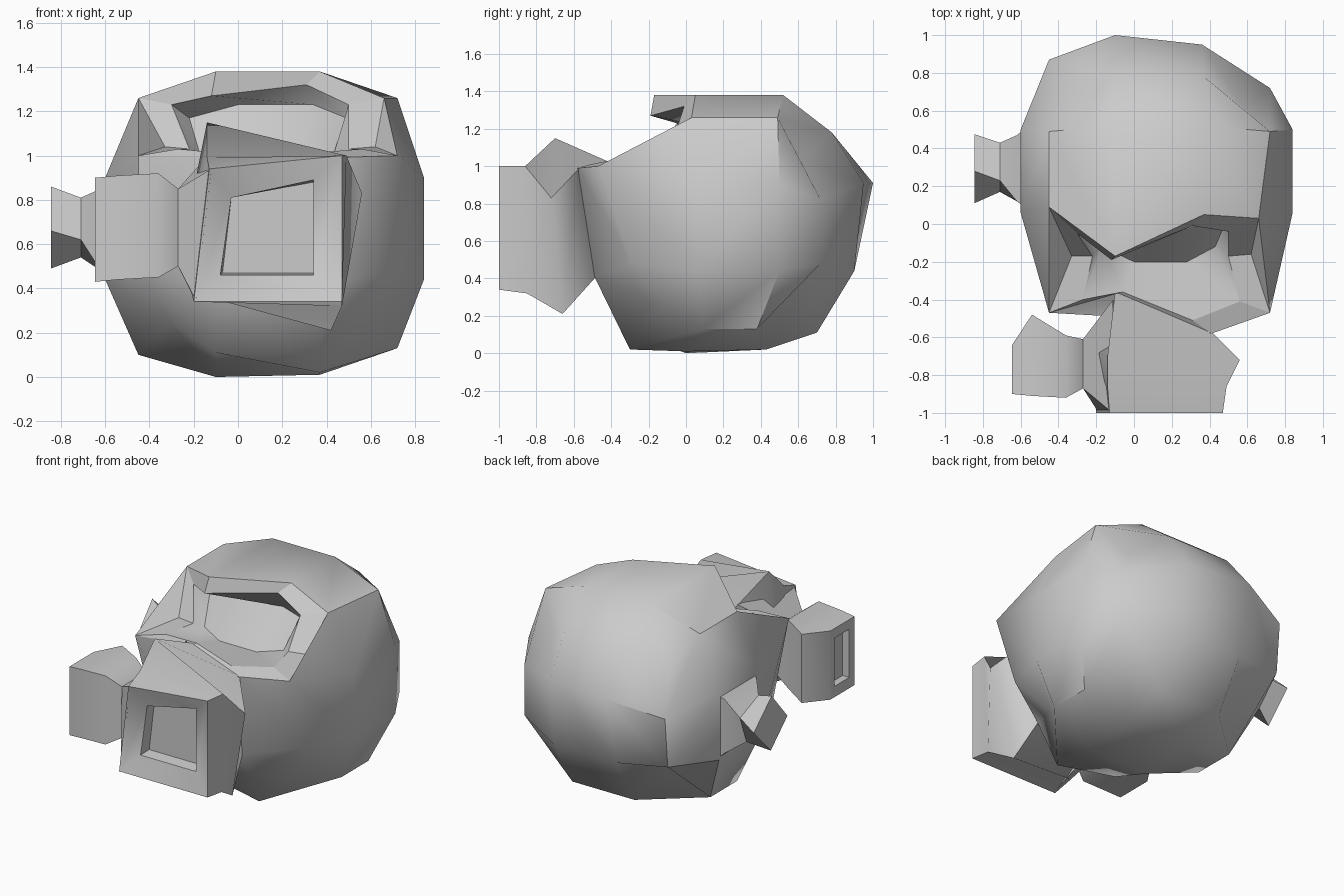
import bpy, bmesh

if "Cube" in bpy.data.objects:
    bpy.data.objects.remove(bpy.data.objects["Cube"])


def finish(bm, name, angle=0.8):
    bmesh.ops.recalc_face_normals(bm, faces=bm.faces)
    mesh = bpy.data.meshes.new(name)
    bm.to_mesh(mesh)
    bm.free()
    ob = bpy.data.objects.new(name, mesh)
    bpy.context.collection.objects.link(ob)
    bpy.ops.object.select_all(action='DESELECT')
    ob.select_set(True)
    bpy.context.view_layer.objects.active = ob
    bpy.ops.object.shade_smooth_by_angle(angle=angle)
    return ob


def loft(name, rings):
    """Closed skin through rings of equal length; both ends are capped."""
    bm = bmesh.new()
    rs = [[bm.verts.new(p) for p in r] for r in rings]
    n = len(rs[0])
    for a, b in zip(rs, rs[1:]):
        for i in range(n):
            j = (i + 1) % n
            bm.faces.new((a[i], a[j], b[j], b[i]))
    bm.faces.new(rs[0])
    bm.faces.new(rs[-1])
    return finish(bm, name)


def box_ring(x, y0, y1, z0, z1):
    return [(x, y0, z1), (x, y1, z1), (x, y1, z0), (x, y0, z0)]


# Helmet: side profiles (y, z) from bottom front, under, up the back, over the top
MID = [(-.30, .02), (0, .01), (.43, .02), (.70, .11), (.90, .44), (.98, .91),
       (.78, 1.18), (.52, 1.38), (.05, 1.38), (-.58, .99), (-.49, .41)]
EDGE = [(-.12, .25), (.09, .13), (.38, .13), (.56, .32), (.72, .48), (.72, .82),
        (.62, 1.04), (.49, 1.26), (.03, 1.26), (-.47, 1.0), (-.29, .48)]
CORNERS = (0, 3, 6)
CX = .135
# Single points that break the symmetry: (column x, profile index) -> (x, y)
MOVED = {(-.45, 4): (-.45, .84), (-.45, 5): (-.45, .87), (-.45, 8): (-.45, .09),
         (.72, 8): (.66, .03), (-.10, 5): (-.10, 1.0), (-.10, 8): (-.10, -.17),
         (-.10, 9): (-.10, -.37), (.37, 5): (.36, .95), (.37, 9): (.41, -.58)}

bm = bmesh.new()
cols = []
for x in (-.45, -.10, .37, .72):
    edge = x in (-.45, .72)
    col = []
    for i, (y, z) in enumerate(EDGE if edge else MID):
        px = CX + (x - CX) * .76 if edge and i in CORNERS else x
        px, y = MOVED.get((x, i), (px, y))
        col.append(bm.verts.new((px, y, z)))
    cols.append(col)
# Chin is lifted on the left, its underside sits on the ground
cols[1][0].co.z = .11
cols[1][1].co.z = 0
cols[0][1].co.z = cols[0][2].co.z = .10

N = len(MID)
for a, b in zip(cols, cols[1:]):
    for i in range(N):
        if i != 8:
            j = (i + 1) % N
            bm.faces.new((a[i], a[j], b[j], b[i]))

# Helmet sides
for c, x in ((cols[0], -.60), (cols[3], .84)):
    p, q, r, s = [bm.verts.new((x, y, z)) for y, z in
                  ((.06, .44), (.5, .44), (.5, .9), (.06, .9))]
    for f in ((c[0], c[1], p, c[10]), (c[1], c[2], q, p), (c[2], c[3], c[4], q),
              (c[4], c[5], r, q), (c[5], c[6], c[7], r), (c[7], c[8], s, r),
              (c[8], c[9], s), (c[9], c[10], p, s), (p, q, r, s)):
        bm.faces.new(f)

# Visor opening: brow and sill rim, then the deep glass
V = bm.verts.new
top = [c[8] for c in cols]
low = [c[9] for c in cols]
rim_top = [V(p) for p in ((-.30, -.05, 1.23), (-.12, -.19, 1.27),
                          (.31, -.01, 1.32), (.50, -.04, 1.23))]
rim_low = [V(p) for p in ((-.27, -.40, 1.03), (-.06, -.36, 1.01),
                          (.31, -.51, 1.01), (.56, -.41, 1.03))]
glass_top = [V(p) for p in ((-.22, .01, 1.17), (0, 0, 1.23),
                            (.34, 0, 1.23), (.49, .02, 1.17))]
glass_low = [V(p) for p in ((-.17, -.12, 1.0), (0, -.20, .98),
                            (.28, -.20, .98), (.43, -.12, 1.0))]
rows = (top, rim_top, glass_top, glass_low, rim_low, low)
for a, b in zip(rows, rows[1:]):
    for i in range(3):
        bm.faces.new((a[i], a[i + 1], b[i + 1], b[i]))
# Visor side posts with a notch over each cheek
posts = []
for k, notch, inner in ((0, (-.33, -.17, 1.04), (-.22, -.17, 1.03)),
                        (3, (.62, -.16, 1.04), (.50, -.17, 1.03))):
    n, m = V(notch), V(inner)
    posts += [n, m]
    for f in ((top[k], n, low[k]), (low[k], n, m, rim_low[k]),
              (top[k], rim_top[k], m, n), (m, glass_low[k], rim_low[k]),
              (rim_top[k], glass_top[k], glass_low[k], m)):
        bm.faces.new(f)
# Crisp creases round the visor and along the crown's sides
crisp = set(top + low + rim_top + rim_low + posts)
crown = [{c[7], c[8]} for c in (cols[0], cols[3])]
for e in bm.edges:
    if crisp.issuperset(e.verts) or set(e.verts) in crown:
        e.smooth = False
finish(bm, "helmet", 0.85)

# Snout: twisted square tube with a funnel-shaped recessed front
loft("snout", [
    [(-.10, -.36, 1.0), (.41, -.57, .99), (.37, -.48, .41), (-.10, -.48, .41)],
    [(-.14, -.70, 1.15), (.56, -.72, .83), (.42, -.66, .21), (-.27, -.65, .50)],
    [(-.14, -.86, .99), (.49, -.86, 1.0), (.47, -.85, .32), (-.21, -.86, .38)],
    [(-.13, -1, .94), (.47, -1, 1.0), (.47, -1, .34), (-.20, -1, .34)],
    [(-.03, -.94, .81), (.34, -.94, .89), (.34, -.94, .46), (-.08, -.94, .46)],
    [(-.03, -.86, .81), (.34, -.86, .88), (.34, -.86, .47), (-.07, -.86, .47)],
])

# Side filter canister: flares out of the snout, recessed end
loft("side_filter", [
    [(-.12, -.995, .94), (-.11, -.40, 1.03), (-.10, -.49, .41), (-.19, -.995, .345)],
    box_ring(-.27, -.87, -.61, .50, .85),
    box_ring(-.36, -.92, -.59, .45, .92),
    box_ring(-.54, -.91, -.48, .44, .91),
    box_ring(-.645, -.90, -.64, .43, .90),
    box_ring(-.64, -.85, -.69, .50, .83),
    box_ring(-.59, -.85, -.69, .50, .83),
])

# Ear knob: plug that twists an eighth turn from base to diamond tip
loft("ear_knob", [
    [(-.57, .08, .43), (-.57, .08, .89), (-.57, .51, .89), (-.57, .51, .43)],
    [(-.62, .12, .48), (-.62, .12, .85), (-.62, .47, .85), (-.62, .47, .48)],
    [(-.71, .17, .62), (-.71, .23, .81), (-.71, .43, .73), (-.71, .36, .54)],
    [(-.845, .11, .66), (-.845, .28, .86), (-.845, .475, .68), (-.845, .29, .49)],
])
